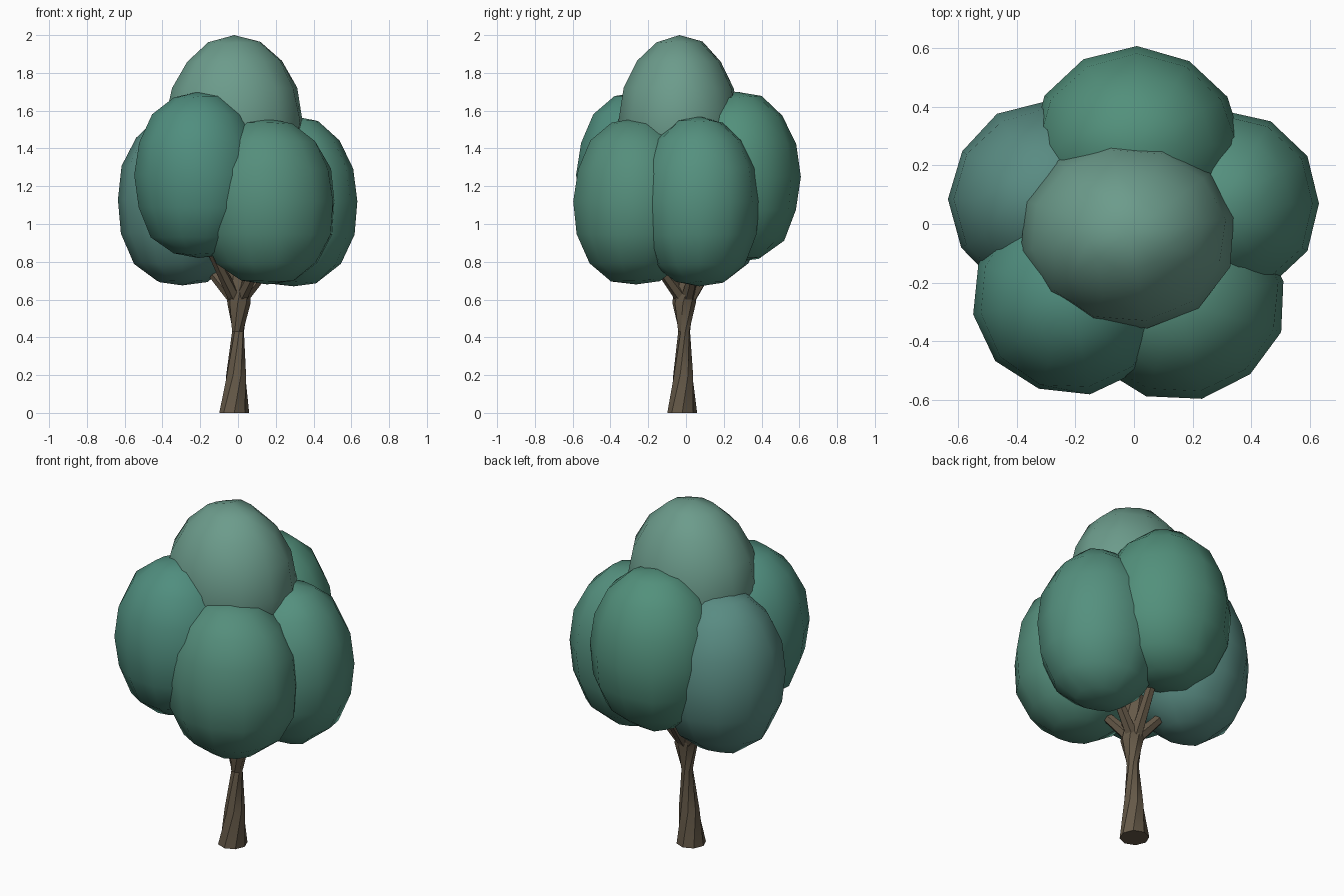
import bpy, bmesh, math, random
from mathutils import Vector, Matrix

if "Cube" in bpy.data.objects:
    bpy.data.objects.remove(bpy.data.objects["Cube"])

random.seed(4)


def material(name, rgb):
    m = bpy.data.materials.new(name)
    m.diffuse_color = (*rgb, 1)
    m.use_nodes = True
    m.node_tree.nodes["Principled BSDF"].inputs["Base Color"].default_value = m.diffuse_color
    return m


def finish(bm, name, mat, angle):
    bmesh.ops.recalc_face_normals(bm, faces=bm.faces[:])
    me = bpy.data.meshes.new(name)
    bm.to_mesh(me)
    bm.free()
    ob = bpy.data.objects.new(name, me)
    bpy.context.collection.objects.link(ob)
    me.materials.append(mat)
    bpy.ops.object.select_all(action='DESELECT')
    ob.select_set(True)
    bpy.context.view_layer.objects.active = ob
    bpy.ops.object.shade_smooth_by_angle(angle=math.radians(angle))


def foliage(name, centre, radii, turn, rgb, upper=2.1, lower=2.3):
    """Low-poly egg with separate plumpness above and below its middle."""
    bm = bmesh.new()
    bmesh.ops.create_uvsphere(bm, u_segments=12, v_segments=8, radius=1)
    spin = Matrix.Rotation(math.radians(turn), 3, 'Z')
    for v in bm.verts:
        p = spin @ v.co
        if abs(p.z) < 0.99:
            e = lower if p.z < 0 else upper
            flat = math.hypot(p.x, p.y)
            p /= (flat ** e + abs(p.z) ** e) ** (1 / e)
            p *= 1 + random.uniform(-0.01, 0.02)
        v.co = Vector(centre) + Vector(p[i] * radii[i] for i in range(3))
    finish(bm, name, material(name, rgb), 60)


def tube(name, rings, sides, mat, twist=0):
    """Tapered tube through (x, y, z, radius) rings."""
    bm = bmesh.new()
    pts = [Vector(r[:3]) for r in rings]
    loops = []
    for i, (p, ring) in enumerate(zip(pts, rings)):
        d = pts[min(i + 1, len(pts) - 1)] - pts[max(i - 1, 0)]
        q = d.to_track_quat('Z', 'Y') if sides < 8 else Matrix.Identity(3)
        loop = []
        for k in range(sides):
            a = 2 * math.pi * k / sides + math.radians(twist * i)
            loop.append(bm.verts.new(
                p + q @ Vector((math.cos(a), math.sin(a), 0)) * ring[3]))
        loops.append(loop)
    for lo, hi in zip(loops, loops[1:]):
        for k in range(sides):
            n = (k + 1) % sides
            bm.faces.new((lo[k], lo[n], hi[n], hi[k]))
    bm.faces.new(loops[0][::-1])
    bm.faces.new(loops[-1])
    finish(bm, name, mat, 40)


# Foliage clumps
foliage("foliage_top", (-0.02, -0.035, 1.55), (0.368, 0.325, 0.45), 10, (0.15, 0.33, 0.26), 1.85, 2)
foliage("foliage_back", (0.01, 0.27, 1.25), (0.36, 0.332, 0.45), 0, (0.085, 0.28, 0.20))
foliage("foliage_front_left", (-0.21, -0.25, 1.26), (0.34, 0.335, 0.44), 10, (0.08, 0.27, 0.21))
foliage("foliage_front_right", (0.155, -0.265, 1.12), (0.365, 0.337, 0.44), 12, (0.09, 0.27, 0.20))
foliage("foliage_right", (0.295, 0.07, 1.12), (0.34, 0.32, 0.45), 0, (0.09, 0.28, 0.21))
foliage("foliage_left", (-0.295, 0.085, 1.13), (0.34, 0.33, 0.455), 0, (0.10, 0.26, 0.225))

# Twisted trunk
bark = material("bark", (0.13, 0.10, 0.065))
tube("trunk", [(-0.02, -0.02, 0, 0.079), (-0.01, -0.015, 0.2, 0.055),
               (0, -0.01, 0.43, 0.032), (0.005, -0.01, 0.58, 0.062),
               (0, 0, 0.72, 0.066), (0, 0, 0.85, 0.05)], 8, bark, 28)

# Branches into the clumps
for name, end in (("left", (-0.2, 0.07, 0.82)), ("right", (0.2, 0.06, 0.82)),
                  ("front_right", (0.13, -0.19, 0.84)),
                  ("front_left", (-0.16, -0.18, 0.9)),
                  ("back", (0.02, 0.2, 0.9))):
    x, y, z = end
    tube("branch_" + name, [(x * 0.08, y * 0.08, 0.6, 0.036),
                            (x * 0.5, y * 0.5, 0.6 + (z - 0.6) * 0.45, 0.03),
                            (x, y, z, 0.024)], 6, bark)
